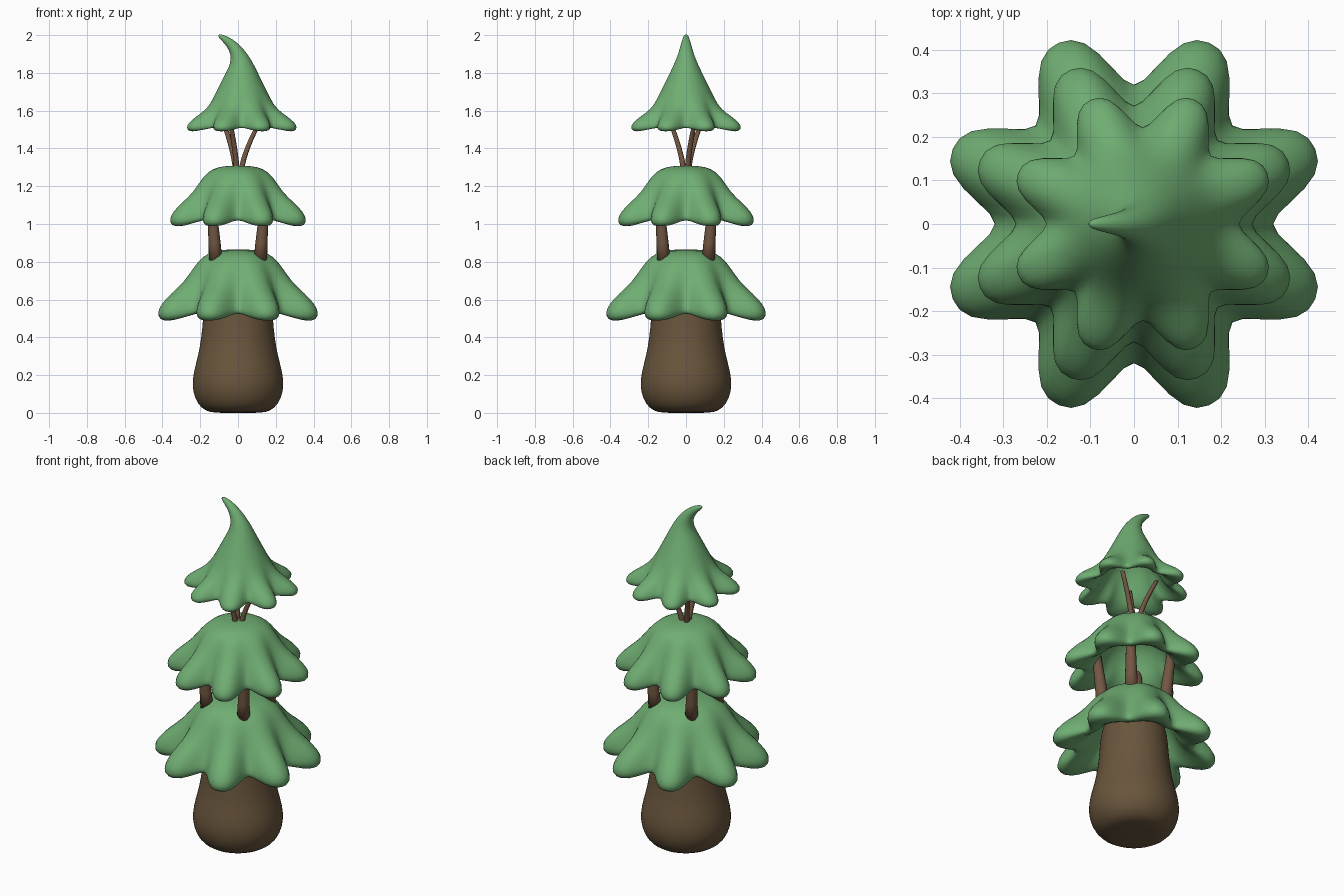
import bpy, bmesh
from math import sin, cos, pi
from mathutils import Vector

cube = bpy.data.objects.get("Cube")
if cube:
    bpy.data.objects.remove(cube, do_unlink=True)


def material(name, rgb):
    m = bpy.data.materials.new(name)
    m.use_nodes = True
    m.diffuse_color = (*rgb, 1)
    m.node_tree.nodes["Principled BSDF"].inputs["Base Color"].default_value = (*rgb, 1)
    return m


leaf_green = material("leaf green", (0.16, 0.42, 0.17))
bark_brown = material("bark brown", (0.14, 0.09, 0.045))
branch_brown = material("branch brown", (0.17, 0.095, 0.055))


def loft(name, rings, mat, levels=1):
    """Skin a stack of closed rings, cap both ends and smooth."""
    bm = bmesh.new()
    loops = [[bm.verts.new(p) for p in ring] for ring in rings]
    n = len(loops[0])
    for a, b in zip(loops, loops[1:]):
        for i in range(n):
            j = (i + 1) % n
            bm.faces.new((a[i], a[j], b[j], b[i]))
    for end in (loops[0], loops[-1]):
        hub = bm.verts.new(sum((v.co for v in end), Vector()) / n)
        for i in range(n):
            bm.faces.new((end[i], end[(i + 1) % n], hub))
    bmesh.ops.recalc_face_normals(bm, faces=bm.faces[:])
    me = bpy.data.meshes.new(name)
    bm.to_mesh(me)
    bm.free()
    me.materials.append(mat)
    me.shade_smooth()
    ob = bpy.data.objects.new(name, me)
    bpy.context.collection.objects.link(ob)
    if levels:
        ob.modifiers.new("smooth", "SUBSURF").levels = levels
        ob.modifiers["smooth"].render_levels = levels
    return ob


def canopy_rings(rows, segments=48):
    """Rows hold lobe radius, lobe height, valley radius, valley height."""
    rings = []
    for lr, lz, vr, vz in rows:
        ring = []
        for i in range(segments):
            a = 2 * pi * i / segments
            c = sin(4 * a) ** 2
            f = 1 - (1 - c) ** 1.7
            r, z = vr + (lr - vr) * f, vz + (lz - vz) * f
            ring.append(Vector((r * cos(a), r * sin(a), z)))
        rings.append(ring)
    return rings


def round_row(r, z):
    return (r, z, r, z)


# Trunk
trunk = [(.12, 0), (.17, .008), (.215, .045), (.24, .11), (.243, .17), (.23, .24),
         (.21, .31), (.195, .4), (.185, .5), (.18, .6), (.15, .72)]
loft("trunk", [[Vector((r * cos(a), r * sin(a), z)) for a in
                (2 * pi * i / 32 for i in range(32))] for r, z in trunk], bark_brown)

# Lower and middle canopies: same shell with eight drooping lobes
skirt = [round_row(.05, .38), round_row(.12, .375), round_row(.19, .345),
         (.24, .295, .235, .28), (.30, .21, .265, .2), (.385, .145, .285, .13),
         (.44, .09, .298, .085), (.462, .045, .302, .06), (.45, .006, .295, .045),
         (.40, -.004, .275, .045), (.32, .03, .25, .06), (.24, .08, .225, .09),
         round_row(.2, .17), round_row(.14, .26), round_row(.05, .3)]
for name, base, scale in (("lower_canopy", .485, 1), ("middle_canopy", .985, .85)):
    rings = canopy_rings(skirt)
    for ring in rings:
        for p in ring:
            p *= scale
            p.z += base
    loft(name, rings, leaf_green)

# Top canopy: tall cone with lobes and a tip that curls to one side
hat = [round_row(.006, 2.05), round_row(.014, 2.035), round_row(.024, 1.98),
       round_row(.036, 1.92), round_row(.056, 1.86), round_row(.085, 1.8),
       round_row(.12, 1.73), round_row(.155, 1.66), (.2, 1.605, .182, 1.6),
       (.26, 1.57, .198, 1.56), (.305, 1.535, .208, 1.535), (.317, 1.51, .21, 1.52),
       (.305, 1.49, .205, 1.51), (.27, 1.488, .192, 1.512), (.2, 1.52, .17, 1.535),
       round_row(.14, 1.61), round_row(.1, 1.68), round_row(.03, 1.74)]
BEND_Z, BEND_R, SHIFT = 1.82, .19, .02


def curl(p):
    if p.z > BEND_Z:
        a = (p.z - BEND_Z) / BEND_R
        reach = BEND_R + p.x
        return Vector((SHIFT - BEND_R + reach * cos(a), p.y, BEND_Z + reach * sin(a)))
    return Vector((p.x + SHIFT, p.y, p.z))


loft("top_canopy", [[curl(p) for p in ring] for ring in canopy_rings(hat)], leaf_green)


def branch(name, path, r0, r1):
    """Tapered round branch along a short path."""
    rings = []
    for k, (x, y, z) in enumerate(path):
        r = r0 + (r1 - r0) * k / (len(path) - 1)
        rings.append([Vector((x + r * cos(2 * pi * i / 16), y + r * sin(2 * pi * i / 16), z))
                      for i in range(16)])
    loft(name, rings, branch_brown, 0)


# Four stout branches between the lower and middle canopies
for sx, side in ((1, "left"), (-1, "right")):
    for sy, end in ((-1, "front"), (1, "back")):
        path = [(sx * x, sy * x, z) for x, z in ((.118, .8), (.124, .9), (.132, 1), (.142, 1.12))]
        branch(f"{end}_{side}_branch", path, .036, .024)

# Three thin curved branches under the top canopy
for i, (tx, ty) in enumerate(((.11, .045), (-.075, .08), (-.04, -.08))):
    path = []
    for k in range(9):
        t = k / 8
        f = .15 + .95 * t ** 1.5
        path.append((tx * f, ty * f, 1.27 + .28 * t))
    branch(f"thin_branch_{i + 1}", path, .015, .012)
